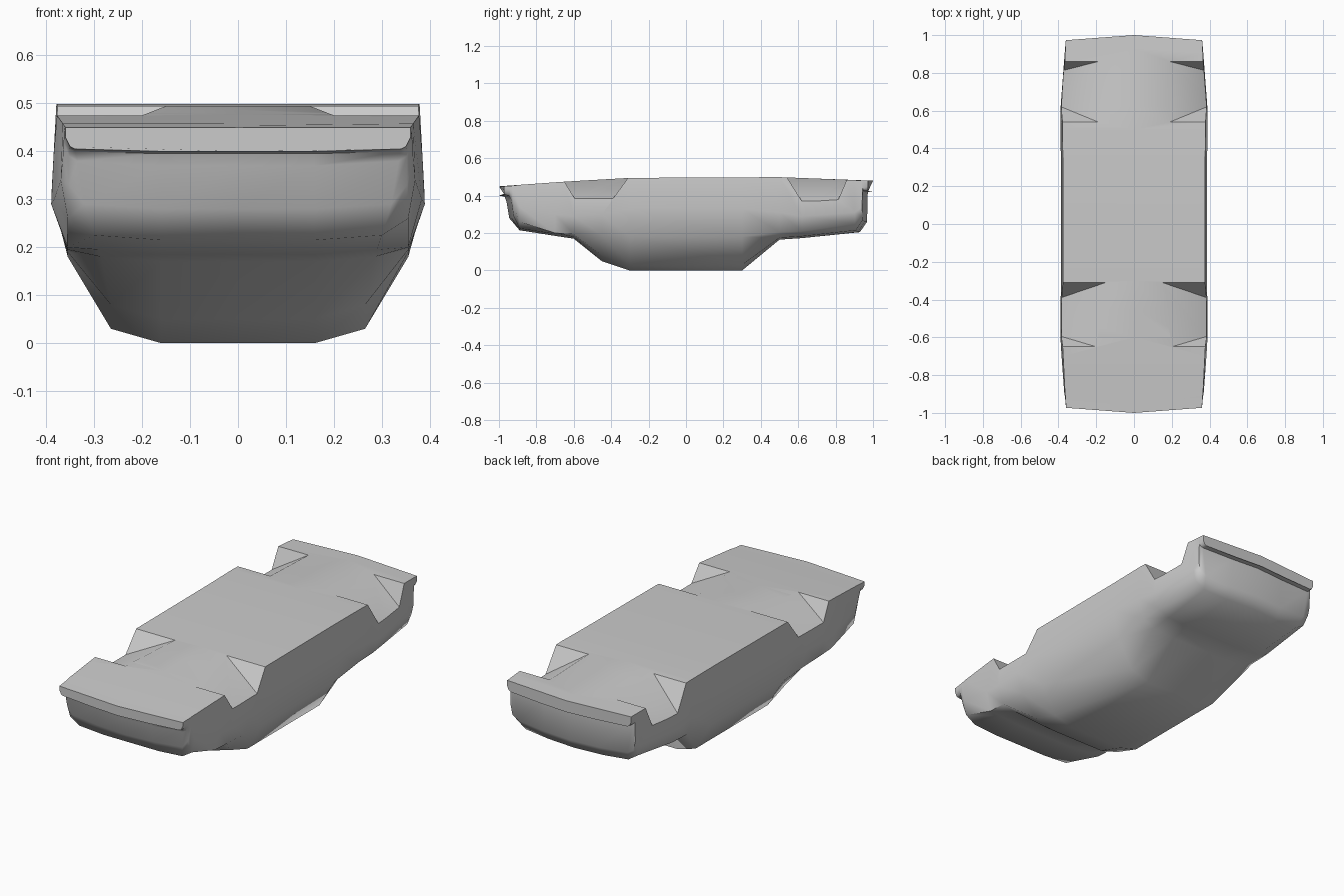
import bpy, bmesh, math

cube = bpy.data.objects.get("Cube")
if cube:
    bpy.data.objects.remove(cube, do_unlink=True)

grey = bpy.data.materials.new("body grey")
grey.use_nodes = True
colour = (0.6, 0.6, 0.6, 1)
grey.diffuse_color = colour
grey.node_tree.nodes["Principled BSDF"].inputs["Base Color"].default_value = colour


def make_object(name, bm):
    bmesh.ops.recalc_face_normals(bm, faces=bm.faces)
    mesh = bpy.data.meshes.new(name)
    bm.to_mesh(mesh)
    bm.free()
    mesh.materials.append(grey)
    obj = bpy.data.objects.new(name, mesh)
    bpy.context.collection.objects.link(obj)
    return obj


def along(profile, y):
    """Read a value off a profile of (y, value) points."""
    for (start, first), (end, last) in zip(profile, profile[1:]):
        if y <= end:
            return first + (last - first) * (y - start) / (end - start)
    return profile[-1][1]


# Height of the flat floor and its half width, from nose to tail
floor_height = [(-1, .45), (-.65, .475), (-.3, .495), (.5, .499), (1, .48)]
floor_width = [(-1, .36), (-.6, .38), (0, .372), (.6, .38), (1, .361)]

# Body stations: y, roof height, sill height, waist height, roof edge half width
stations = [
    (-1, .4, .41, .43, .34),
    (-.97, .395, .405, .43, .34),
    (-.96, .37, .39, .42, .335),
    (-.945, .28, .33, .39, .32),
    (-.89, .215, .26, .34, .3),
    (-.7, .185, .2, .3, .29),
    (-.6, .17, .195, .29, .285),
    (-.45, .05, .19, .3, .265),
    (-.3, 0, .18, .33, .265),
    (.3, 0, .18, .33, .265),
    (.5, .165, .205, .31, .29),
    (.62, .173, .21, .29, .29),
    (.93, .205, .25, .31, .3),
    (.968, .26, .29, .34, .32),
    (.972, .42, .43, .44, .34),
    (1, .42, .43, .45, .34),
]
bm = bmesh.new()
rings = []
for y, roof, sill, waist, edge in stations:
    floor = along(floor_height, y)
    width = along(floor_width, y)
    bulge = .011 * (1 - y ** 4)
    edge_lift = .03 if roof < .1 else .01
    sill_width = min(.355, max(.335, width - .5 * (.4 - sill) * bulge - .01))
    half = [(width, floor), (width + bulge, waist), (sill_width, sill),
            (edge, min(roof + edge_lift, sill - .005)), (.16, roof)]
    outline = [(0, floor)] + half + [(0, roof)] + [(-x, z) for x, z in reversed(half)]
    # The nose and tail bow outwards at the middle
    bow = math.copysign(.027, y) if abs(y) > .9 else 0
    rings.append([bm.verts.new((x, y - bow * abs(x) / width, z)) for x, z in outline])
for ring, following in zip(rings, rings[1:]):
    for i in range(len(ring)):
        j = (i + 1) % len(ring)
        bm.faces.new((ring[i], ring[j], following[j], following[i]))
bm.faces.new(rings[0])
bm.faces.new(rings[-1])
body = make_object("car_body", bm)


def arch_cutter(name, side, inner, outer, depth):
    """Wedge running from a line on the floor out to a lower line on the flank."""
    reach = 1.25
    above = .6
    bm = bmesh.new()
    for (x, y), outer_y in zip(inner, outer):
        z = along(floor_height, y)
        end = x + (.385 - x) * reach
        low = (end, y + (outer_y - y) * reach, z + (depth - z) * reach)
        for px, py, pz in [(x, y, z), (x, y, above), (end, y, z), (end, y, above), low]:
            bm.verts.new((side * px, py, pz))
    bmesh.ops.convex_hull(bm, input=bm.verts)
    cutter = make_object(name, bm)
    cutter.hide_render = True
    return cutter


# Wheel arches
arches = {
    "front": ([(.2, -.65), (.15, -.31)], (-.595, -.39), .385),
    "rear": ([(.19, .54), (.19, .86)], (.62, .81), .37),
}
cutters = []
for place, (inner, outer, depth) in arches.items():
    for label, side in (("left", 1), ("right", -1)):
        cutter = arch_cutter(f"{place}_{label}_arch_cutter", side, inner, outer, depth)
        cutters.append(cutter)
        cut = body.modifiers.new(cutter.name, "BOOLEAN")
        cut.operation = "DIFFERENCE"
        cut.solver = "EXACT"
        cut.object = cutter

# Apply the cuts, then smooth the rounded panels
bpy.context.view_layer.update()
body.data = bpy.data.meshes.new_from_object(
    body.evaluated_get(bpy.context.evaluated_depsgraph_get()))
body.modifiers.clear()
for cutter in cutters:
    bpy.data.objects.remove(cutter, do_unlink=True)
bpy.ops.object.select_all(action="DESELECT")
body.select_set(True)
bpy.context.view_layer.objects.active = body
bpy.ops.object.shade_smooth_by_angle(angle=math.radians(50))
